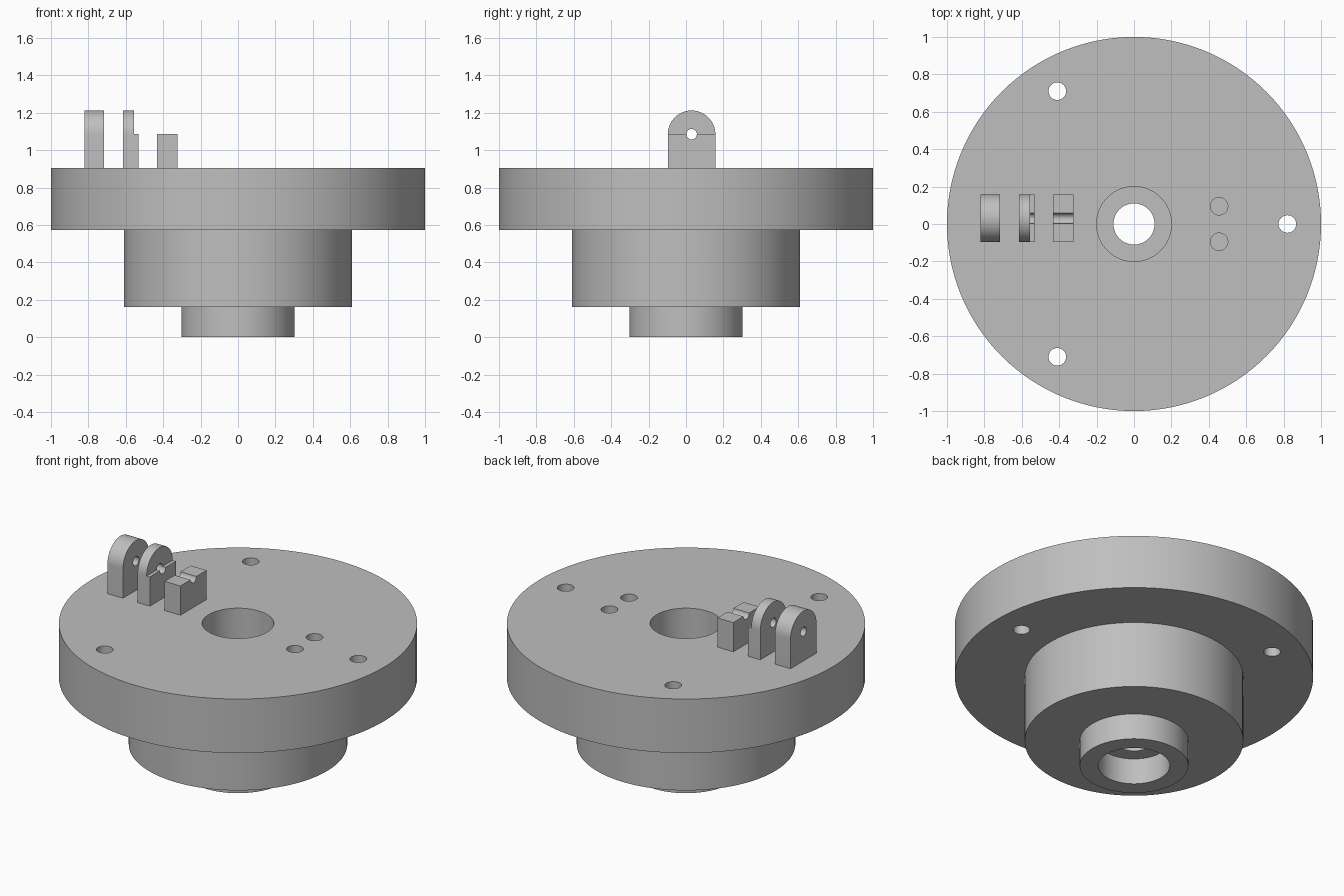
import bpy, bmesh, math
from mathutils import Matrix, Vector

if "Cube" in bpy.data.objects:
    bpy.data.objects.remove(bpy.data.objects["Cube"], do_unlink=True)

GREY = (0.52, 0.52, 0.52, 1)
metal = bpy.data.materials.new("plain grey")
metal.use_nodes = True
metal.diffuse_color = GREY
metal.node_tree.nodes["Principled BSDF"].inputs["Base Color"].default_value = GREY

TOP = 0.905          # upper face of the flange
PIN_Y, PIN_Z = 0.03, 1.085
HALF = 0.127         # half width of the lugs


def make(name, bm):
    bmesh.ops.recalc_face_normals(bm, faces=bm.faces)
    mesh = bpy.data.meshes.new(name)
    bm.to_mesh(mesh)
    bm.free()
    mesh.materials.append(metal)
    obj = bpy.data.objects.new(name, mesh)
    bpy.context.collection.objects.link(obj)
    return obj


def lathe(name, profile, segments=128):
    bm = bmesh.new()
    verts = [bm.verts.new((r, 0, z)) for r, z in profile]
    edges = [bm.edges.new((verts[i - 1], verts[i])) for i in range(len(verts))]
    bmesh.ops.spin(bm, geom=verts + edges, cent=(0, 0, 0), axis=(0, 0, 1),
                   angle=math.tau, steps=segments, use_duplicate=False)
    bmesh.ops.remove_doubles(bm, verts=bm.verts, dist=0.0001)
    return make(name, bm)


def rod(name, radius, length, centre, along_x=False):
    bm = bmesh.new()
    turn = Matrix.Rotation(math.pi / 2, 4, "Y") if along_x else Matrix()
    bmesh.ops.create_cone(bm, cap_ends=True, segments=32, radius1=radius,
                          radius2=radius, depth=length,
                          matrix=Matrix.Translation(centre) @ turn)
    return make(name, bm)


def lug(name, x0, x1, arched):
    # Upright block, optionally with a half-round top, extruded along x
    outline = [(PIN_Y - HALF, TOP), (PIN_Y + HALF, TOP)]
    steps = 32 if arched else 1
    for i in range(steps + 1):
        a = math.pi * i / steps
        rise = HALF * math.sin(a) if arched else 0
        outline.append((PIN_Y + HALF * math.cos(a), PIN_Z + rise))
    bm = bmesh.new()
    face = bm.faces.new([bm.verts.new((x0, y, z)) for y, z in outline])
    out = bmesh.ops.extrude_face_region(bm, geom=[face])["geom"]
    moved = [v for v in out if isinstance(v, bmesh.types.BMVert)]
    bmesh.ops.translate(bm, verts=moved, vec=Vector((x1 - x0, 0, 0)))
    return make(name, bm)


def combine(obj, tool, operation):
    mod = obj.modifiers.new(operation.lower(), "BOOLEAN")
    mod.operation, mod.solver, mod.object = operation, "EXACT", tool
    bpy.context.view_layer.objects.active = obj
    bpy.ops.object.modifier_apply(modifier=mod.name)
    bpy.data.objects.remove(tool, do_unlink=True)


# Stepped flange, hub and spigot with a bore counterbored at both ends
body = lathe("stepped_flange", [
    (0.11, 0.16), (0.2, 0.16), (0.2, 0), (0.303, 0), (0.303, 0.16),
    (0.61, 0.16), (0.61, 0.572), (1, 0.572), (1, TOP), (0.2, TOP),
    (0.2, 0.572), (0.11, 0.572)])

# Three through bolt holes and two blind holes
for i in range(3):
    a = math.tau * i / 3
    spot = (0.82 * math.cos(a), 0.82 * math.sin(a), 0.74)
    combine(body, rod("bolt_hole", 0.047, 0.6, spot), "DIFFERENCE")
for side in (-1, 1):
    combine(body, rod("blind_hole", 0.047, 0.66, (0.455, side * 0.095, TOP)),
            "DIFFERENCE")

# Row of three lugs: full, half-stepped and low, sharing one pin hole
outer = lug("outer_lug", -0.822, -0.716, True)
middle = lug("middle_lug", -0.616, -0.555, True)
combine(middle, lug("middle_step", -0.575, -0.533, False), "UNION")
inner = lug("inner_lug", -0.432, -0.324, False)
for part in (outer, middle, inner):
    combine(part, rod("pin_hole", 0.028, 0.8, (-0.57, PIN_Y, PIN_Z), True),
            "DIFFERENCE")

# Smooth curved walls, crisp edges
bpy.ops.object.select_all(action="DESELECT")
for part in (body, outer, middle, inner):
    part.select_set(True)
bpy.context.view_layer.objects.active = body
bpy.ops.object.shade_smooth_by_angle(angle=math.radians(30))
